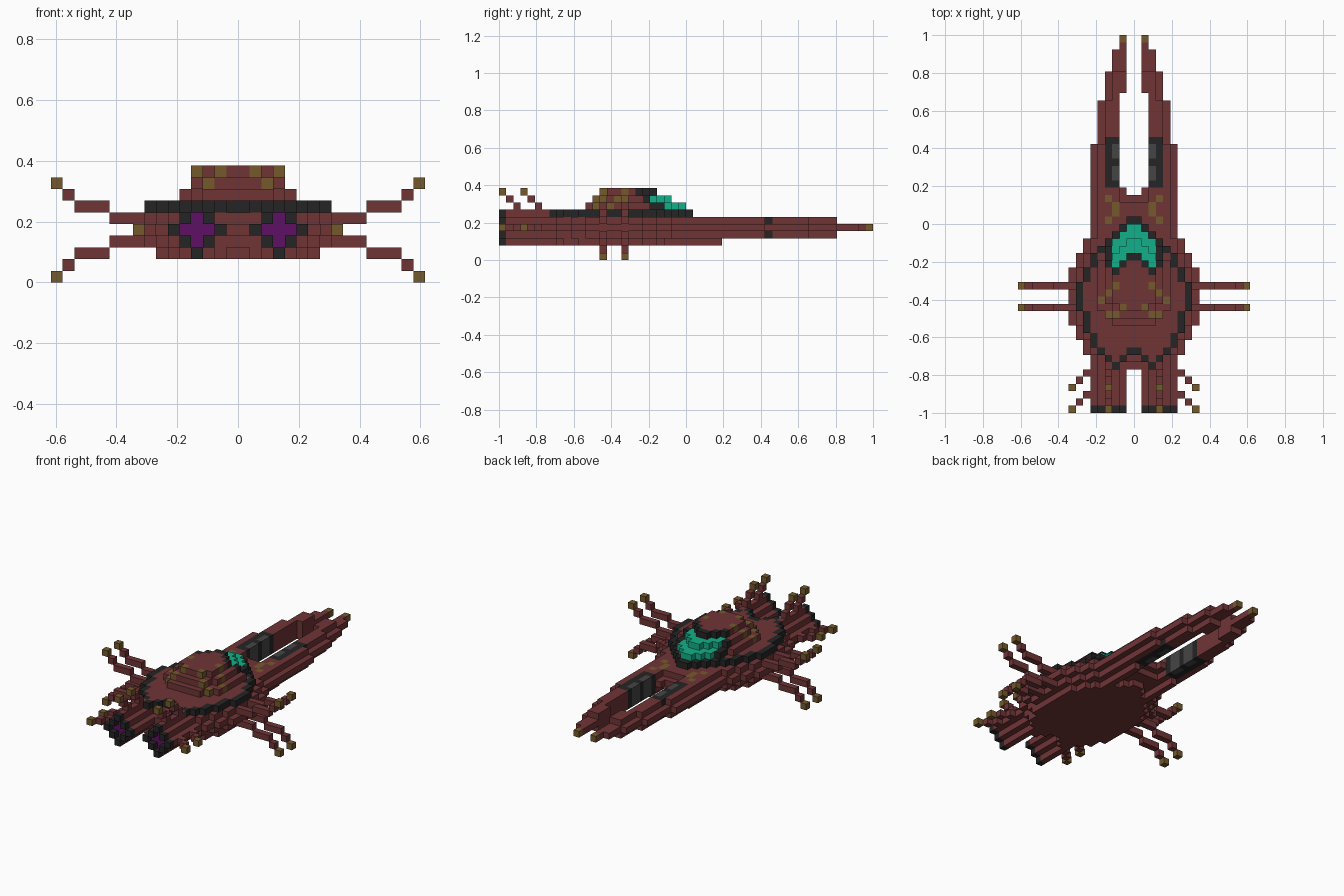
import bpy

cube = bpy.data.objects.get("Cube")
if cube:
    bpy.data.objects.remove(cube, do_unlink=True)

V = 2 / 52  # edge length of one block
COLOURS = {
    "rust_red": (0.162, 0.035, 0.037),
    "ochre": (0.178, 0.100, 0.026),
    "charcoal": (0.018, 0.018, 0.018),
    "mid_grey": (0.060, 0.060, 0.060),
    "purple": (0.110, 0.005, 0.125),
    "teal": (0.006, 0.434, 0.246),
}
MATS = {}
for name, rgb in COLOURS.items():
    m = bpy.data.materials.new(name)
    m.use_nodes = True
    m.diffuse_color = (*rgb, 1)
    m.node_tree.nodes["Principled BSDF"].inputs["Base Color"].default_value = (*rgb, 1)
    MATS[name] = m

cells = {}  # (i, j, k) -> (part, colour)


def box(part, colour, i, j, k):
    """Fill inclusive block ranges on the left side and mirror them."""
    span = lambda r: range(r[0], r[1] + 1) if isinstance(r, tuple) else (r,)
    for a in span(i):
        for b in span(j):
            for c in span(k):
                cells[a, b, c] = cells[-1 - a, b, c] = (part, colour)


# hull: stacked oval layers, widest in the middle
WIDTHS = ((6, 29, 6), (8, 23, 7), (10, 21, 8), (12, 19, 9))  # first row, last row, half width
for j0, j1, w in WIDTHS:
    box("hull", "rust_red", (0, w - 1), (j0, j1), 4)
    for k in (3, 5):
        box("hull", "rust_red", (0, w - 2), (max(j0, 7), min(j1, 28)), k)
box("hull", "rust_red", 1, 30, 4)

# deck plate with dark rim, and belly plate: row range for each column
DECK = ((8, 26), (7, 25), (6, 24), (7, 23), (8, 22), (9, 21), (11, 19), (14, 17))


def on_deck(i, j):
    i = max(i, -1 - i)
    return i < len(DECK) and DECK[i][0] <= j <= DECK[i][1]


for i, (j0, j1) in enumerate(DECK):
    if i < 7:
        box("belly", "rust_red", i, (j0, j1), 2)
    for j in range(j0, j1 + 1):
        inner = all(on_deck(i + a, j + b) for a, b in ((1, 0), (-1, 0), (0, 1), (0, -1)))
        box("deck" if inner else "deck_rim", "rust_red" if inner else "charcoal", i, j, 6)

# engine tubes with a diamond section, dark mouth and glowing core
for di in range(-2, 3):
    for dk in range(-2, 3):
        d = abs(di) + abs(dk)
        i, k = 3 + di, 4 + dk
        if d <= 2:
            box("engine_tube", "rust_red", i, (1, 6 if k == 6 else 30), k) if k < 6 else \
                box("engine_tube", "rust_red", i, (1, 6), k)
        if d == 2:
            box("engine_mouth", "charcoal", i, 0, k)
        elif d < 2:
            box("engine_core", "purple", i, 1, k)

# long prongs at the back, tapering to ochre tips
for j0, j1, i0, i1 in ((31, 36, 2, 5), (37, 42, 2, 4), (43, 43, 2, 3), (44, 46, 1, 3)):
    box("prong", "rust_red", (i0, i1), (j0, j1), 4)
    box("prong", "rust_red", (i0, i1 - 1), (j0, j1), (3, 5))
box("prong", "rust_red", (1, 2), (47, 49), 4)
box("prong", "rust_red", 1, 50, 4)
box("prong_tip", "ochre", 1, 51, 4)

# dark housings with grey panels on the inner sides of the prongs
box("prong_housing", "charcoal", (2, 3), (31, 37), (3, 5))
for j in ((32, 33), (35, 36)):
    box("prong_panel", "mid_grey", 2, j, (3, 5))

# curved ochre marks behind the canopy
box("rear_mark", "ochre", 2, (27, 28), 5)
for j in (26, 29):
    box("rear_mark", "ochre", 3, j, 5)

# stepped dome: first and last row for each column
DOME = {
    7: ((12, 22), (12, 22), (12, 21), (13, 22), (14, 20)),
    8: ((13, 21), (13, 21), (13, 20), (15, 20)),
    9: ((14, 21), (14, 20), (15, 19)),
}
for k, cols in DOME.items():
    for i, rows in enumerate(cols):
        box("dome", "rust_red", i, rows, k)

# teal canopy steps and the dark frame around them
for i in range(3):
    box("canopy", "teal", i, (22 - i, 25 - i), 7)
    box("canopy", "teal", i, (22 - i, 23 - i), 8)
    box("canopy_frame", "charcoal", i, 21 - i, 9)
box("canopy_frame", "charcoal", 3, 20, 8)
box("canopy_frame", "charcoal", 3, (21, 22), 7)

# ochre streaks down the dome
for i, j, k in ((1, 14, 9), (2, 13, 8), (3, 13, 7), (2, 17, 9), (3, 16, 8), (4, 15, 7)):
    box("dome_streak", "ochre", i, j, k)

# side legs, one bending up and one down from each root
for j in (14, 17):
    for s in (1, -1):
        box("side_leg", "rust_red", (8, 10), j, 4 + s)
        box("side_leg", "rust_red", (11, 13), j, 4 + 2 * s)
        box("side_leg", "rust_red", 14, j, 4 + 3 * s)
        box("side_leg_tip", "ochre", 15, j, 4 + 4 * s)

# front feelers: diagonal chains reaching up and outward
for j in (0, 3):
    for n in (1, 2):
        box("top_feeler", "rust_red", 3, j + n, 9 - n)
        box("side_feeler", "rust_red", 8 - n, j + n, 4)
    box("top_feeler_tip", "ochre", 3, j, 9)
    box("side_feeler_tip", "ochre", 8, j, 4)

# outward faces of a block: direction and corner offsets
FACES = {
    (1, 0, 0): ((1, 0, 0), (1, 1, 0), (1, 1, 1), (1, 0, 1)),
    (-1, 0, 0): ((0, 0, 0), (0, 0, 1), (0, 1, 1), (0, 1, 0)),
    (0, 1, 0): ((0, 1, 0), (0, 1, 1), (1, 1, 1), (1, 1, 0)),
    (0, -1, 0): ((0, 0, 0), (1, 0, 0), (1, 0, 1), (0, 0, 1)),
    (0, 0, 1): ((0, 0, 1), (1, 0, 1), (1, 1, 1), (0, 1, 1)),
    (0, 0, -1): ((0, 0, 0), (0, 1, 0), (1, 1, 0), (1, 0, 0)),
}

# one mesh per part, keeping only the exposed faces
parts = {}
for (i, j, k), (part, colour) in cells.items():
    verts, faces, _ = parts.setdefault(part, ({}, [], colour))
    for (a, b, c), corners in FACES.items():
        if (i + a, j + b, k + c) not in cells:
            faces.append([verts.setdefault((i + x, j + y, k + z), len(verts))
                          for x, y, z in corners])

for part, (verts, faces, colour) in parts.items():
    if not faces:
        continue
    mesh = bpy.data.meshes.new(part)
    mesh.from_pydata([(x * V, y * V - 1, z * V) for x, y, z in verts], [], faces)
    mesh.materials.append(MATS[colour])
    bpy.context.collection.objects.link(bpy.data.objects.new(part, mesh))
